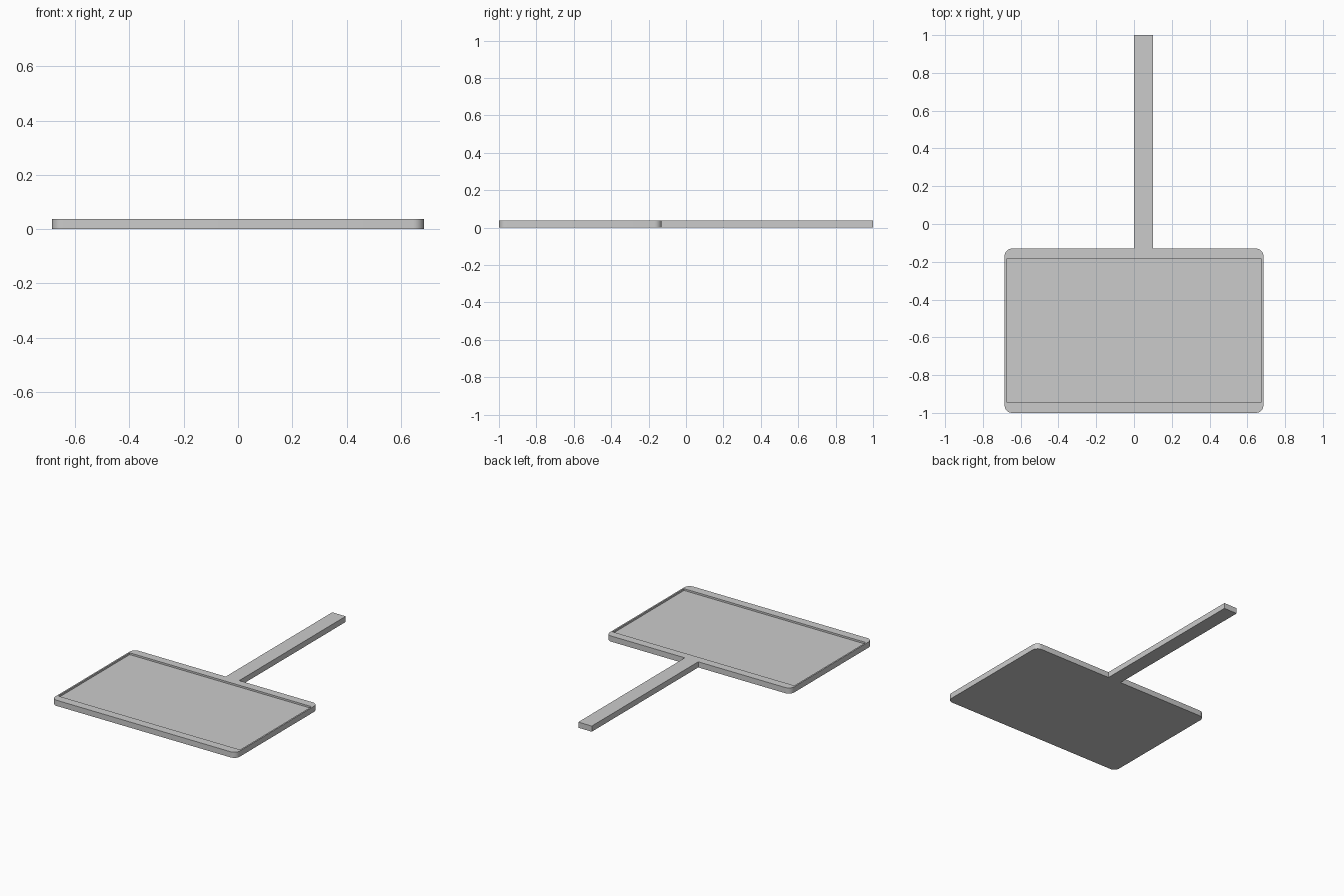
import bpy, bmesh, math

if "Cube" in bpy.data.objects:
    bpy.data.objects.remove(bpy.data.objects["Cube"])

W, Y0, Y1, T = 0.685, -1.0, -0.13, 0.038   # plate half width, front, back, thickness
R, DEPTH = 0.04, 0.012                     # corner radius, recess depth


def prism(name, outline, z0, z1):
    bm = bmesh.new()
    face = bm.faces.new([bm.verts.new((x, y, z0)) for x, y in outline])
    ext = bmesh.ops.extrude_face_region(bm, geom=[face])
    verts = [v for v in ext["geom"] if isinstance(v, bmesh.types.BMVert)]
    bmesh.ops.translate(bm, verts=verts, vec=(0, 0, z1 - z0))
    bmesh.ops.recalc_face_normals(bm, faces=bm.faces)
    mesh = bpy.data.meshes.new(name)
    bm.to_mesh(mesh)
    bm.free()
    obj = bpy.data.objects.new(name, mesh)
    bpy.context.collection.objects.link(obj)
    return obj


def corner(cx, cy, start, steps=8):
    angles = [math.radians(start + 90 * i / steps) for i in range(steps + 1)]
    return [(cx + R * math.cos(a), cy + R * math.sin(a)) for a in angles]


# Rounded plate and its off-centre handle share one continuous outline
outline = corner(W - R, Y1 - R, 0)
outline += [(0.10, Y1), (0.10, 1.0), (0.0, 1.0), (0.0, Y1)]
outline += corner(-W + R, Y1 - R, 90)
outline += corner(-W + R, Y0 + R, 180)
outline += corner(W - R, Y0 + R, 270)
paddle = prism("plate_with_handle", outline, 0, T)

# Shallow rectangular recess in the top of the plate
cutter = prism("recess_cutter",
               [(-0.675, -0.943), (0.675, -0.943), (0.675, -0.185), (-0.675, -0.185)],
               T - DEPTH, T + 0.05)
cutter.hide_render = True
cutter.hide_set(True)
cut = paddle.modifiers.new("recess", 'BOOLEAN')
cut.operation = 'DIFFERENCE'
cut.solver = 'EXACT'
cut.object = cutter

# Smooth corners, sharp rims
bpy.context.view_layer.objects.active = paddle
paddle.select_set(True)
bpy.ops.object.modifier_apply(modifier=cut.name)
bpy.data.objects.remove(cutter)
bpy.ops.object.shade_smooth_by_angle(angle=math.radians(30))
